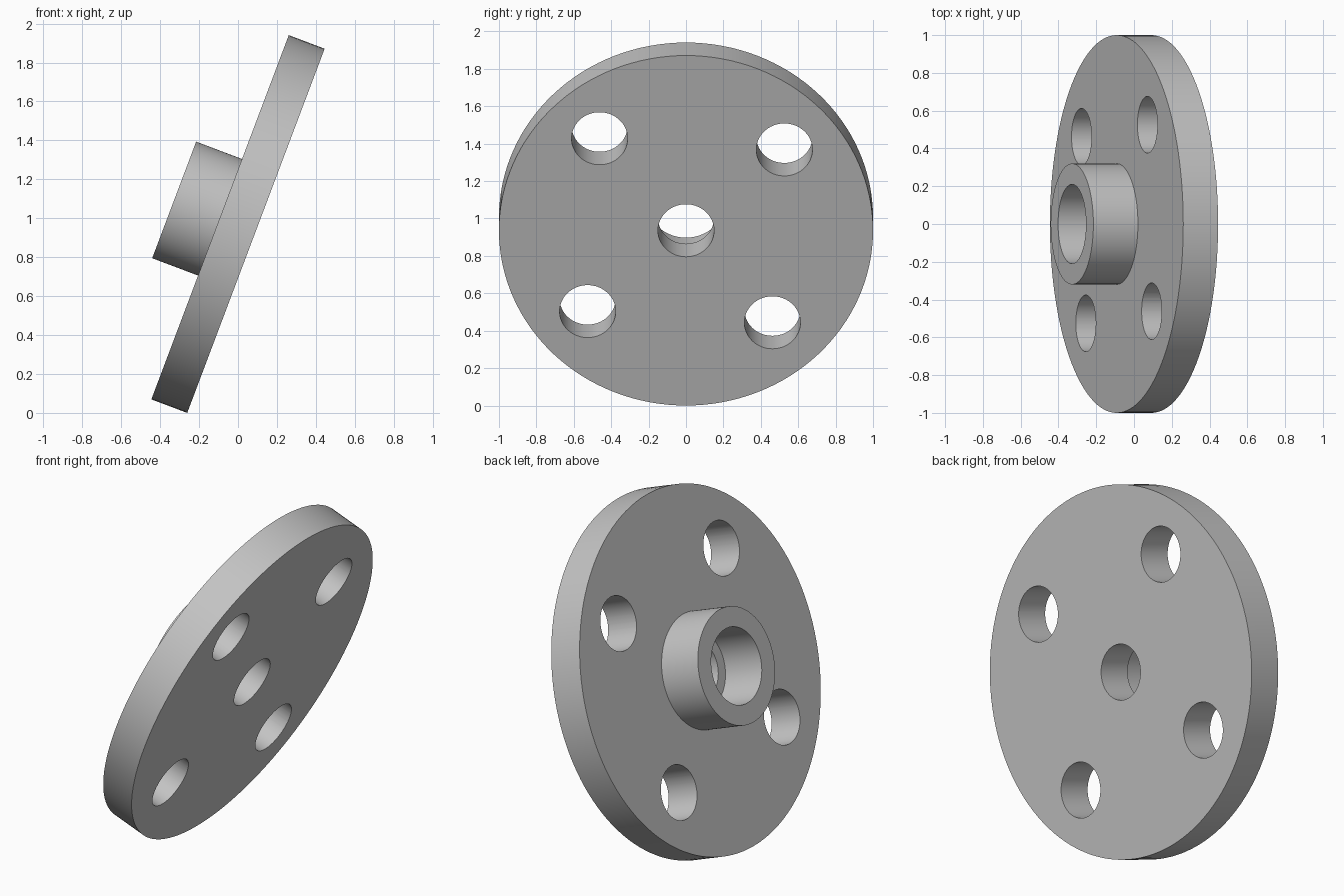
import bpy, bmesh
from math import radians, cos, sin, tau
from mathutils import Matrix

default = bpy.data.objects.get("Cube")
if default:
    bpy.data.objects.remove(default, do_unlink=True)

HALF = 0.0985            # half the plate thickness
HUB_TOP = HALF + 0.252
BORE, COUNTERBORE, HUB = 0.15, 0.21, 0.32
TILT = radians(-69.33)

grey = bpy.data.materials.new("plain grey")
grey.use_nodes = True
colour = (0.55, 0.55, 0.55, 1)
grey.diffuse_color = colour
grey.node_tree.nodes["Principled BSDF"].inputs["Base Color"].default_value = colour


def make_object(name, bm):
    bmesh.ops.recalc_face_normals(bm, faces=bm.faces)
    mesh = bpy.data.meshes.new(name)
    bm.to_mesh(mesh)
    bm.free()
    obj = bpy.data.objects.new(name, mesh)
    bpy.context.collection.objects.link(obj)
    mesh.materials.append(grey)
    return obj


# Flange plate, hub and stepped bore turned from one closed profile
profile = [(BORE, -HALF), (1, -HALF), (1, HALF), (HUB, HALF),
           (HUB, HUB_TOP), (COUNTERBORE, HUB_TOP), (COUNTERBORE, HALF), (BORE, HALF)]
bm = bmesh.new()
verts = [bm.verts.new((r, 0, z)) for r, z in profile]
edges = [bm.edges.new((v, verts[i - 1])) for i, v in enumerate(verts)]
bmesh.ops.spin(bm, geom=verts + edges, cent=(0, 0, 0), axis=(0, 0, 1),
               angle=tau, steps=128)
bmesh.ops.remove_doubles(bm, verts=bm.verts, dist=1e-4)
flange = make_object("hub_flange", bm)

# Four bolt holes on a circle
bm = bmesh.new()
for k in range(4):
    a = radians(48.7 + 90 * k)
    bmesh.ops.create_cone(bm, cap_ends=True, segments=64, radius1=0.15, radius2=0.15,
                          depth=0.4, matrix=Matrix.Translation((0.7 * cos(a), 0.7 * sin(a), 0)))
cutter = make_object("bolt_hole_cutter", bm)
cutter.hide_render = True

cut = flange.modifiers.new("bolt holes", 'BOOLEAN')
cut.operation = 'DIFFERENCE'
cut.solver = 'EXACT'
cut.object = cutter
bpy.ops.object.select_all(action='DESELECT')
bpy.context.view_layer.objects.active = flange
flange.select_set(True)
bpy.ops.object.modifier_apply(modifier=cut.name)
bpy.data.objects.remove(cutter, do_unlink=True)

# Smooth round walls with crisp rims, then lean the disc on its edge
bpy.ops.object.shade_smooth_by_angle(angle=radians(30))
flange.rotation_euler = (0, TILT, 0)
flange.location = (0, 0, abs(sin(TILT)) + HALF * cos(TILT))
